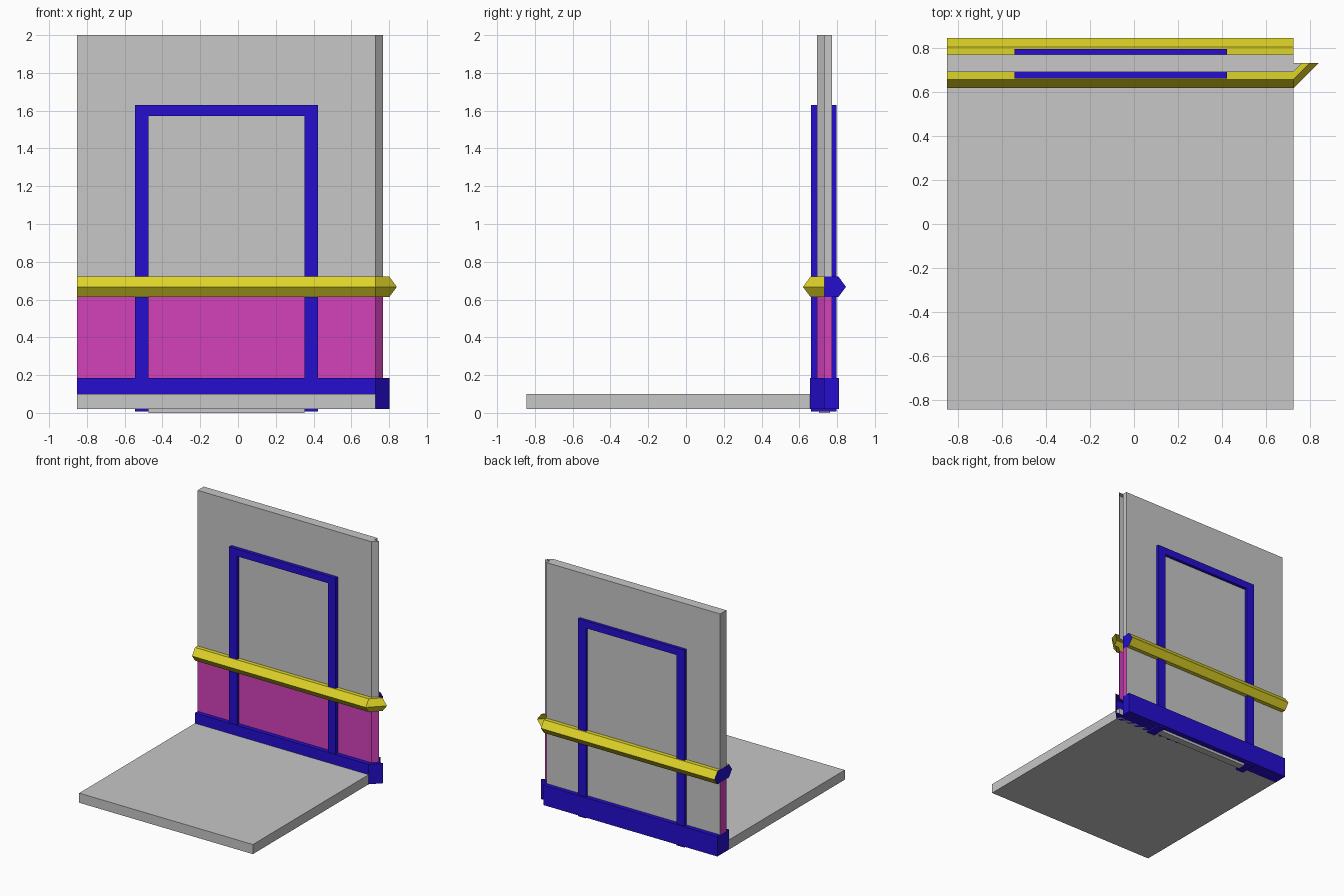
import bpy, bmesh

if "Cube" in bpy.data.objects:
    bpy.data.objects.remove(bpy.data.objects["Cube"])

X0, X1, YC = -0.852, 0.727, 0.733   # wall ends and wall centre plane


def material(name, rgb):
    m = bpy.data.materials.new(name)
    m.diffuse_color = (*rgb, 1)
    m.use_nodes = True
    m.node_tree.nodes["Principled BSDF"].inputs["Base Color"].default_value = m.diffuse_color
    return m


GREY = material("light_grey", (0.57, 0.57, 0.57))
BLUE = material("deep_blue", (0.018, 0.004, 0.62))
PINK = material("magenta", (0.65, 0.055, 0.50))
YELLOW = material("yellow", (0.74, 0.66, 0.021))


def finish(name, bm, mats):
    me = bpy.data.meshes.new(name)
    bm.to_mesh(me)
    bm.free()
    for m in mats:
        me.materials.append(m)
    ob = bpy.data.objects.new(name, me)
    bpy.context.collection.objects.link(ob)
    return ob


def box(name, x, y, z, mat):
    bm = bmesh.new()
    bmesh.ops.create_cube(bm, size=1)
    for v in bm.verts:
        for i, (lo, hi) in enumerate((x, y, z)):
            v.co[i] = lo if v.co[i] < 0 else hi
    return finish(name, bm, [mat])


def band(name, profile, front, back, cap):
    """Sweep an (offset, z) profile along both wall sides, turning the
    front one round the right end in a single 45 degree facet."""
    bm = bmesh.new()

    def column(x, dx, dy):
        return [bm.verts.new((x + d * dx, YC + d * dy, z)) for d, z in profile]

    def strip(a, b, mat):
        for i in range(len(profile) - 1):
            bm.faces.new((a[i], b[i], b[i + 1], a[i + 1])).material_index = mat

    back_r, back_l = column(X1, 0, 1), column(X0, 0, 1)
    front_l, front_r, turn = column(X0, 0, -1), column(X1, 0, -1), column(X1, 1, 0)
    strip(back_r, back_l, 1)
    strip(front_l, front_r, 0)
    strip(front_r, turn, 0)
    # End caps: full section on the left, rear half on the right
    lo = bm.verts.new((X1, YC, profile[0][1]))
    hi = bm.verts.new((X1, YC, profile[-1][1]))
    bm.faces.new([lo] + back_r + [hi]).material_index = 2
    bm.faces.new(front_l + back_l[::-1]).material_index = 2
    bmesh.ops.remove_doubles(bm, verts=bm.verts, dist=1e-5)
    return finish(name, bm, [front, back, cap])


# Wall, from the skirting up to the top edge
band("skirting", [(0, 0.021), (0.076, 0.021), (0.076, 0.185), (0.04, 0.185)],
     BLUE, BLUE, BLUE)
band("lower_wall", [(0.04, 0.185), (0.04, 0.614)], PINK, GREY, PINK)
band("wall_rail", [(0.04, 0.614), (0.074, 0.614), (0.114, 0.667),
                   (0.074, 0.722), (0.04, 0.722)], YELLOW, YELLOW, BLUE)
band("upper_wall", [(0.04, 0.722), (0.04, 2.0), (0, 2.0)], GREY, GREY, GREY)

# Floor slab
box("floor", (X0, X1), (-0.845, YC - 0.04), (0.021, 0.10), GREY)

# Door frame standing proud on both sides, with the door panel inside
FRAME_Y = (YC - 0.07, YC + 0.065)
for side, xs in (("left", (-0.545, -0.474)), ("right", (0.352, 0.423))):
    box("door_jamb_" + side, xs, FRAME_Y, (0.008, 1.63), BLUE)
box("door_lintel", (-0.474, 0.352), FRAME_Y, (1.571, 1.63), BLUE)
box("door_panel", (-0.474, 0.352), (YC - 0.03, YC + 0.03), (0.0, 1.571), GREY)
